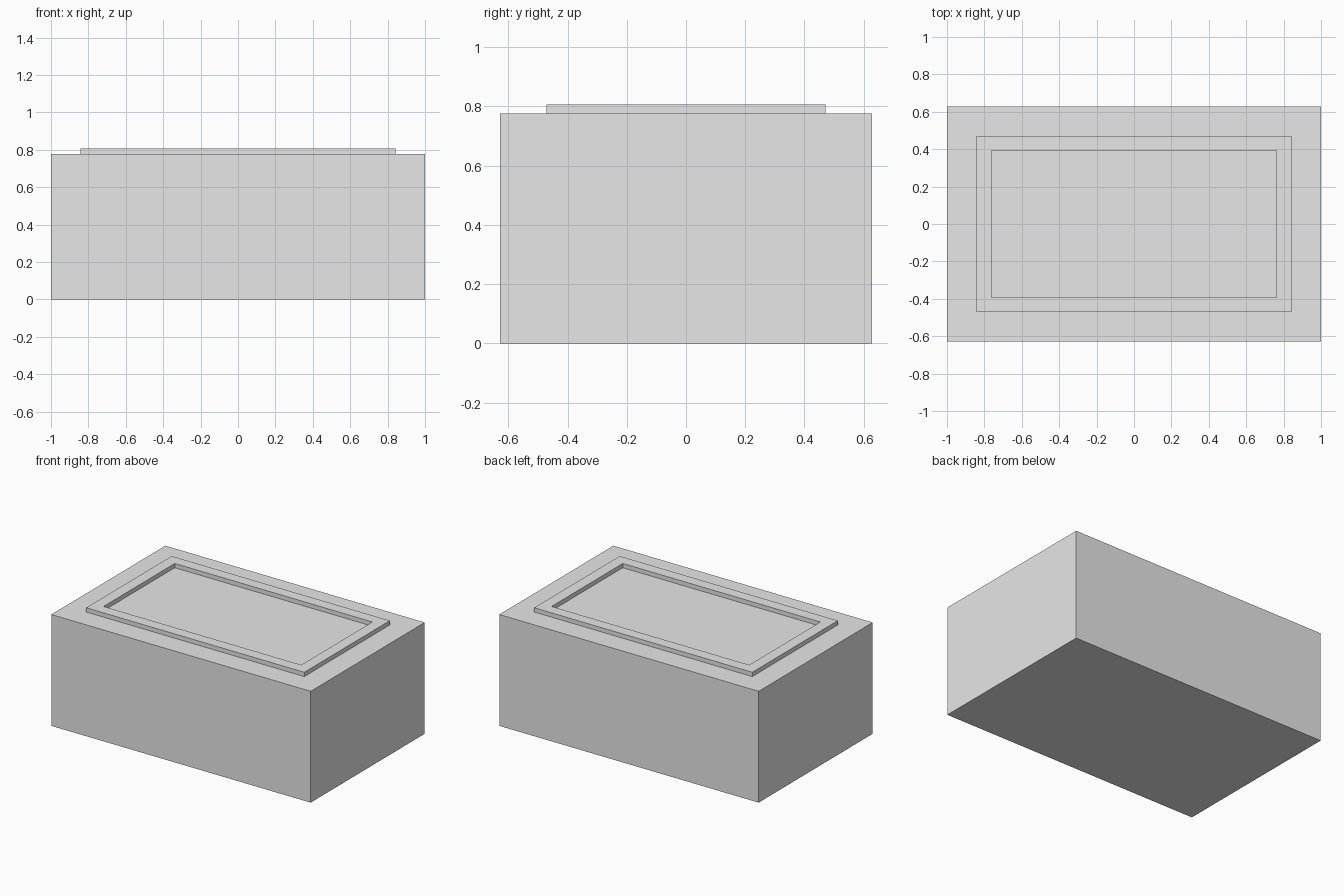
import bpy
import bmesh

# Remove the default cube only
cube = bpy.data.objects.get("Cube")
if cube:
    bpy.data.objects.remove(cube, do_unlink=True)

BODY_X, BODY_Y, BODY_Z = 1.0, 0.628, 0.776   # half width, half depth, height
RIM_X, RIM_Y, RIM_Z = 0.841, 0.471, 0.03     # half width, half depth, height
RIM_WIDTH = 0.079

# Single plain grey
grey = bpy.data.materials.new("light_grey")
grey.use_nodes = True
colour = (0.8, 0.8, 0.8, 1.0)
grey.diffuse_color = colour
grey.node_tree.nodes["Principled BSDF"].inputs["Base Color"].default_value = colour


def extrude_up(bm, faces, height):
    """Raise faces straight up, adding side walls."""
    result = bmesh.ops.extrude_face_region(bm, geom=faces)
    verts = [g for g in result["geom"] if isinstance(g, bmesh.types.BMVert)]
    bmesh.ops.translate(bm, verts=verts, vec=(0, 0, height))
    bmesh.ops.delete(bm, geom=faces, context="FACES_ONLY")
    return [g for g in result["geom"] if isinstance(g, bmesh.types.BMFace)]


def inset_to(bm, face, half_x, half_y):
    """Inset a rectangular face to the given half sizes; return the ring."""
    ring = bmesh.ops.inset_region(bm, faces=[face], thickness=0.01)["faces"]
    for v in face.verts:
        v.co.x = half_x if v.co.x > 0 else -half_x
        v.co.y = half_y if v.co.y > 0 else -half_y
    return ring


# Solid block, with a raised rectangular rim grown out of its top face
bm = bmesh.new()
bmesh.ops.create_cube(bm, size=1)
bmesh.ops.scale(bm, vec=(2 * BODY_X, 2 * BODY_Y, BODY_Z), verts=bm.verts)
bmesh.ops.translate(bm, vec=(0, 0, BODY_Z / 2), verts=bm.verts)
bm.normal_update()
top = max(bm.faces, key=lambda f: f.calc_center_median().z)

inset_to(bm, top, RIM_X, RIM_Y)
rim = inset_to(bm, top, RIM_X - RIM_WIDTH, RIM_Y - RIM_WIDTH)
extrude_up(bm, rim, RIM_Z)
bmesh.ops.recalc_face_normals(bm, faces=bm.faces)

mesh = bpy.data.meshes.new("block_with_rim")
bm.to_mesh(mesh)
bm.free()
mesh.materials.append(grey)
block = bpy.data.objects.new("block_with_rim", mesh)
bpy.context.collection.objects.link(block)
